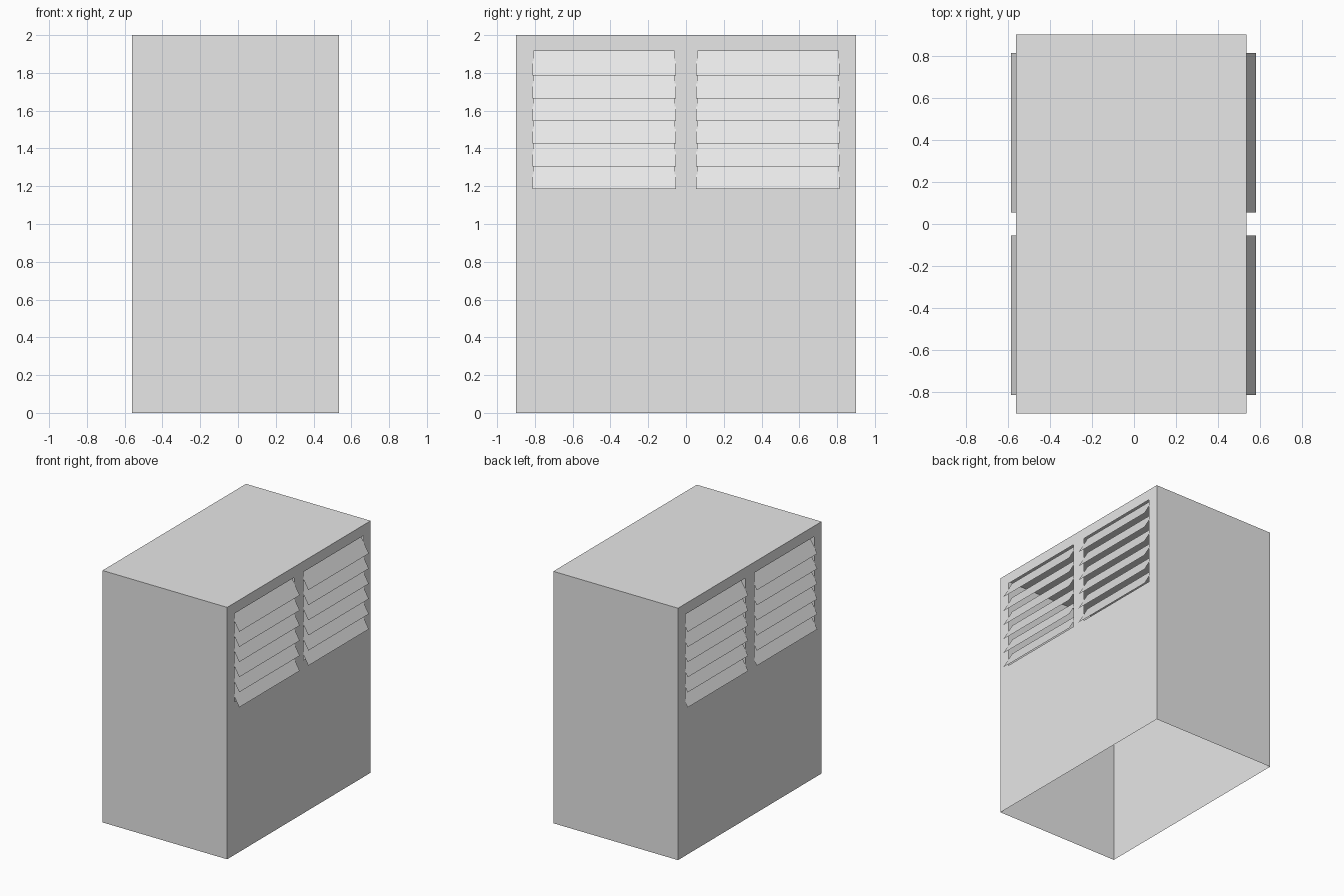
import bpy, bmesh, math

cube = bpy.data.objects.get("Cube")
if cube:
    bpy.data.objects.remove(cube, do_unlink=True)

# Overall sizes
LEFT, RIGHT = 0.535, -0.56          # wall planes
DEPTH, HEIGHT = 0.9, 2.0
OPEN_Y = (0.06, 0.808)              # opening, mirrored in y
OPEN_Z = (1.215, 1.916)
SLAT_Y = (0.054, 0.813)
SLATS, PITCH, FIRST_Z = 6, 0.12, 1.185
SLAT_RUN, TILT = 0.085, math.radians(30)

grey = bpy.data.materials.new("light_grey")
grey.use_nodes = True
grey.diffuse_color = (0.8, 0.8, 0.8, 1)
grey.node_tree.nodes["Principled BSDF"].inputs["Base Color"].default_value = (0.8, 0.8, 0.8, 1)


def make_object(name, bm):
    mesh = bpy.data.meshes.new(name)
    bm.to_mesh(mesh)
    bm.free()
    mesh.materials.append(grey)
    obj = bpy.data.objects.new(name, mesh)
    bpy.context.collection.objects.link(obj)
    return obj


def quad(bm, points, outward):
    """Add a face whose normal follows the outward direction."""
    face = bm.faces.new([bm.verts.new(p) for p in points])
    face.normal_update()
    if sum(a * b for a, b in zip(face.normal, outward)) < 0:
        face.normal_flip()


# Sheet housing, open underneath, with two window openings in each side wall
bm = bmesh.new()
for s in (-1, 1):
    y = s * DEPTH
    quad(bm, [(RIGHT, y, 0), (LEFT, y, 0), (LEFT, y, HEIGHT), (RIGHT, y, HEIGHT)], (0, s, 0))
quad(bm, [(RIGHT, -DEPTH, HEIGHT), (LEFT, -DEPTH, HEIGHT),
          (LEFT, DEPTH, HEIGHT), (RIGHT, DEPTH, HEIGHT)], (0, 0, 1))

ys = [-DEPTH, -OPEN_Y[1], -OPEN_Y[0], OPEN_Y[0], OPEN_Y[1], DEPTH]
zs = [0, *OPEN_Z, HEIGHT]
for x in (RIGHT, LEFT):
    for i, (y0, y1) in enumerate(zip(ys, ys[1:])):
        for j, (z0, z1) in enumerate(zip(zs, zs[1:])):
            if j == 1 and i in (1, 3):
                continue
            quad(bm, [(x, y0, z0), (x, y1, z0), (x, y1, z1), (x, y0, z1)], (x, 0, 0))
bmesh.ops.remove_doubles(bm, verts=bm.verts, dist=0.0001)
bmesh.ops.dissolve_limit(bm, angle_limit=0.01, verts=bm.verts, edges=bm.edges)
make_object("housing", bm)

# Sloping louvre slats: the lower edge stands out from the wall
rise = SLAT_RUN / math.tan(TILT)
for side, sx, outer in (("left", 1, 0.58), ("right", -1, -0.584)):
    for end, sy in (("front", -1), ("back", 1)):
        bm = bmesh.new()
        y0, y1 = (sy * y for y in SLAT_Y)
        inner = outer - sx * SLAT_RUN
        for k in range(SLATS):
            z = FIRST_Z + k * PITCH
            quad(bm, [(outer, y0, z), (outer, y1, z),
                      (inner, y1, z + rise), (inner, y0, z + rise)], (sx, 0, 0))
        make_object(f"{side}_{end}_louvres", bm)
